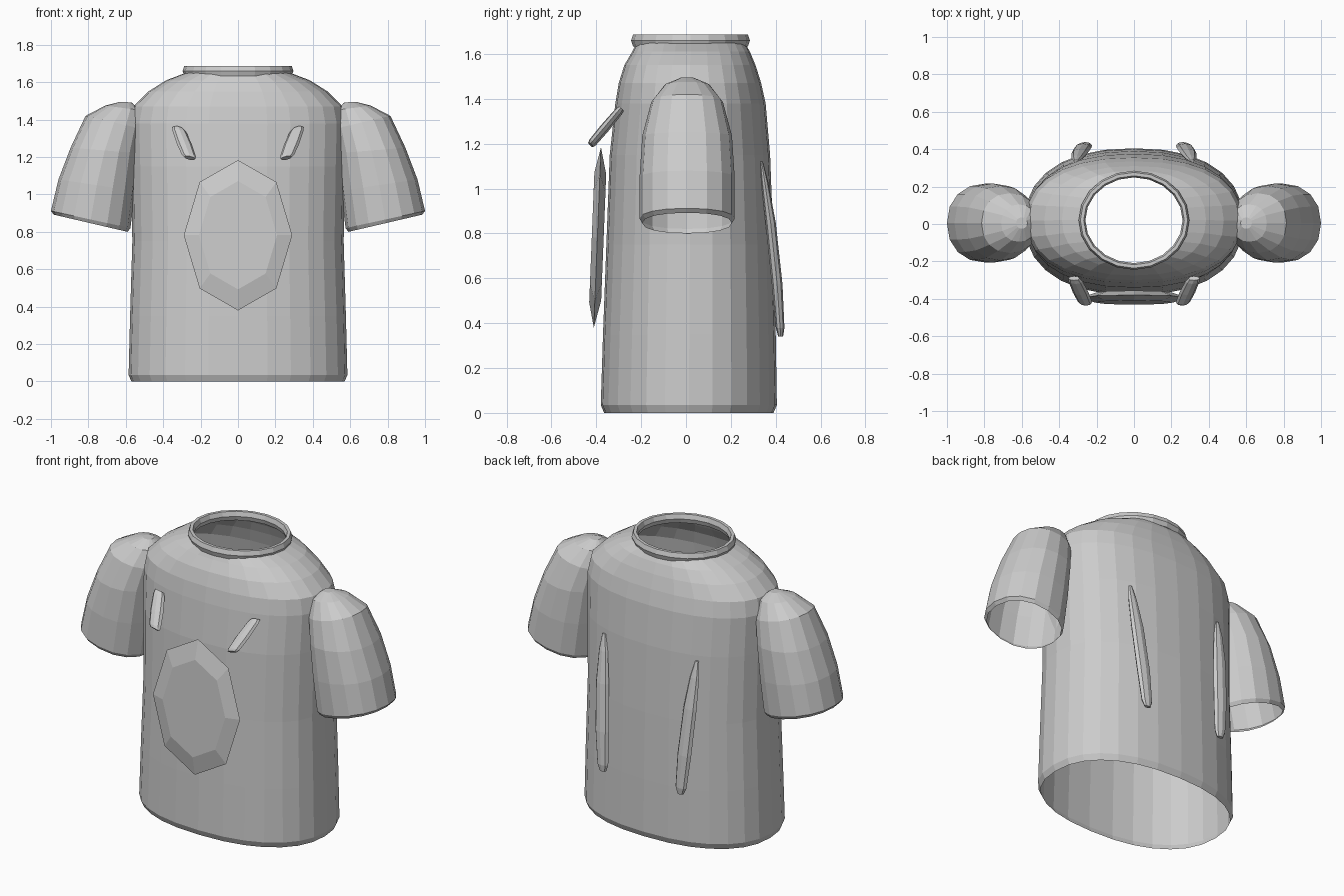
import bpy, bmesh, math
from mathutils import Vector

if "Cube" in bpy.data.objects:
    bpy.data.objects.remove(bpy.data.objects["Cube"])

cloth = bpy.data.materials.new("light_grey_cloth")
cloth.use_nodes = True
GREY = (0.6, 0.6, 0.6, 1)
cloth.diffuse_color = GREY
cloth.node_tree.nodes["Principled BSDF"].inputs["Base Color"].default_value = GREY


def ring(center, u, v, count, power=2.0):
    """Closed superellipse of points around center, spanned by half axes u and v."""
    pts = []
    for i in range(count):
        a = math.tau * i / count
        c, s = math.cos(a), math.sin(a)
        c = math.copysign(abs(c) ** (2 / power), c)
        s = math.copysign(abs(s) ** (2 / power), s)
        pts.append(Vector(center) + Vector(u) * c + Vector(v) * s)
    return pts


def loft(name, rings, cap_start=False, cap_end=False, loop=False):
    """Skin a list of equally sized rings."""
    bm = bmesh.new()
    rows = [[bm.verts.new(p) for p in r] for r in rings]
    pairs = list(zip(rows, rows[1:]))
    if loop:
        pairs.append((rows[-1], rows[0]))
    n = len(rows[0])
    for a, b in pairs:
        for i in range(n):
            j = (i + 1) % n
            bm.faces.new((a[i], a[j], b[j], b[i]))
    if cap_start:
        bm.faces.new(rows[0][::-1])
    if cap_end:
        bm.faces.new(rows[-1])
    bmesh.ops.recalc_face_normals(bm, faces=bm.faces)
    mesh = bpy.data.meshes.new(name)
    bm.to_mesh(mesh)
    bm.free()
    mesh.materials.append(cloth)
    obj = bpy.data.objects.new(name, mesh)
    bpy.context.collection.objects.link(obj)
    return obj


def mirrored(rings, side):
    return [[Vector((p.x * side, p.y, p.z)) for p in r] for r in rings]


# Torso: open tube, columns are height, half width, front y, back y
torso = [
    (0.00, 0.57, -0.365, 0.39), (0.035, 0.585, -0.38, 0.405),
    (0.35, 0.577, -0.37, 0.40), (0.75, 0.565, -0.355, 0.39),
    (1.15, 0.572, -0.34, 0.375), (1.38, 0.578, -0.315, 0.355),
    (1.47, 0.56, -0.30, 0.335), (1.55, 0.48, -0.275, 0.31),
    (1.61, 0.385, -0.24, 0.285), (1.65, 0.28, -0.22, 0.262),
]
loft("torso", [ring((0, (f + b) / 2, z), (w, 0, 0), (0, (b - f) / 2, 0), 28, 2.3)
               for z, w, f, b in torso])

# Collar: rolled band around the neck
collar = []
for k in range(6):
    a = math.tau * k / 6
    grow = 0.018 * math.cos(a)
    collar.append(ring((0, 0.02, 1.66 + 0.031 * math.sin(a)),
                       (0.278 + grow, 0, 0), (0, 0.247 + grow, 0), 20))
loft("collar", collar, loop=True)

# Sleeves: inner x, inner z, outer x, outer z, half depth
sleeve = [
    (0.59, 0.80, 0.985, 0.892, 0.20), (0.575, 0.82, 1.0, 0.912, 0.212),
    (0.55, 1.02, 0.96, 1.08, 0.212), (0.53, 1.22, 0.895, 1.25, 0.20),
    (0.51, 1.35, 0.815, 1.42, 0.16), (0.52, 1.45, 0.71, 1.475, 0.10),
    (0.57, 1.492, 0.63, 1.495, 0.03),
]
sleeve_rings = [ring(((a + c) / 2, 0.005, (b + d) / 2),
                     ((c - a) / 2, 0, (d - b) / 2), (0, r, 0), 16, 2.2)
                for a, b, c, d, r in sleeve]

# Chest pegs: flattened stubs leaning forward and inward
peg_rings = []
for t, s in ((0, 0.7), (0.12, 0.9), (0.55, 1.0), (0.93, 0.9), (1, 0.7)):
    center = Vector((0.32, -0.29, 1.355)).lerp(Vector((0.258, -0.425, 1.195)), t)
    peg_rings.append(ring(center, (0.042 * s, 0, 0.006), (0, 0.016 * s, -0.014 * s), 8))

# Back fins: long slim strips following the back
fin_rings = []
for t, s in ((0, 0.25), (0.12, 0.65), (0.35, 0.95), (0.7, 1.0), (0.95, 0.8), (1, 0.45)):
    center = Vector((0.31, 0.337, 1.12)).lerp(Vector((0.258, 0.422, 0.34)), t)
    center.y += 0.012 * math.sin(math.pi * t)
    fin_rings.append(ring(center, (0.045 * s, 0, 0), (0, 0.024 * s, 0), 8))

for side, label in ((1, "left"), (-1, "right")):
    loft(label + "_sleeve", mirrored(sleeve_rings, side), cap_end=True)
    loft(label + "_chest_peg", mirrored(peg_rings, side), True, True)
    loft(label + "_back_fin", mirrored(fin_rings, side), True, True)

# Belly patch: eight-sided lens, leaning slightly
belly = []
for scale, offset in ((0.7, 0.028), (1.0, 0.0), (0.72, -0.025)):
    belly.append(ring((0, -0.395 + offset, 0.782), (0.29 * scale, 0, 0),
                      (0, 0.016 * scale, 0.402 * scale), 8))
loft("belly_patch", belly, True, True)
